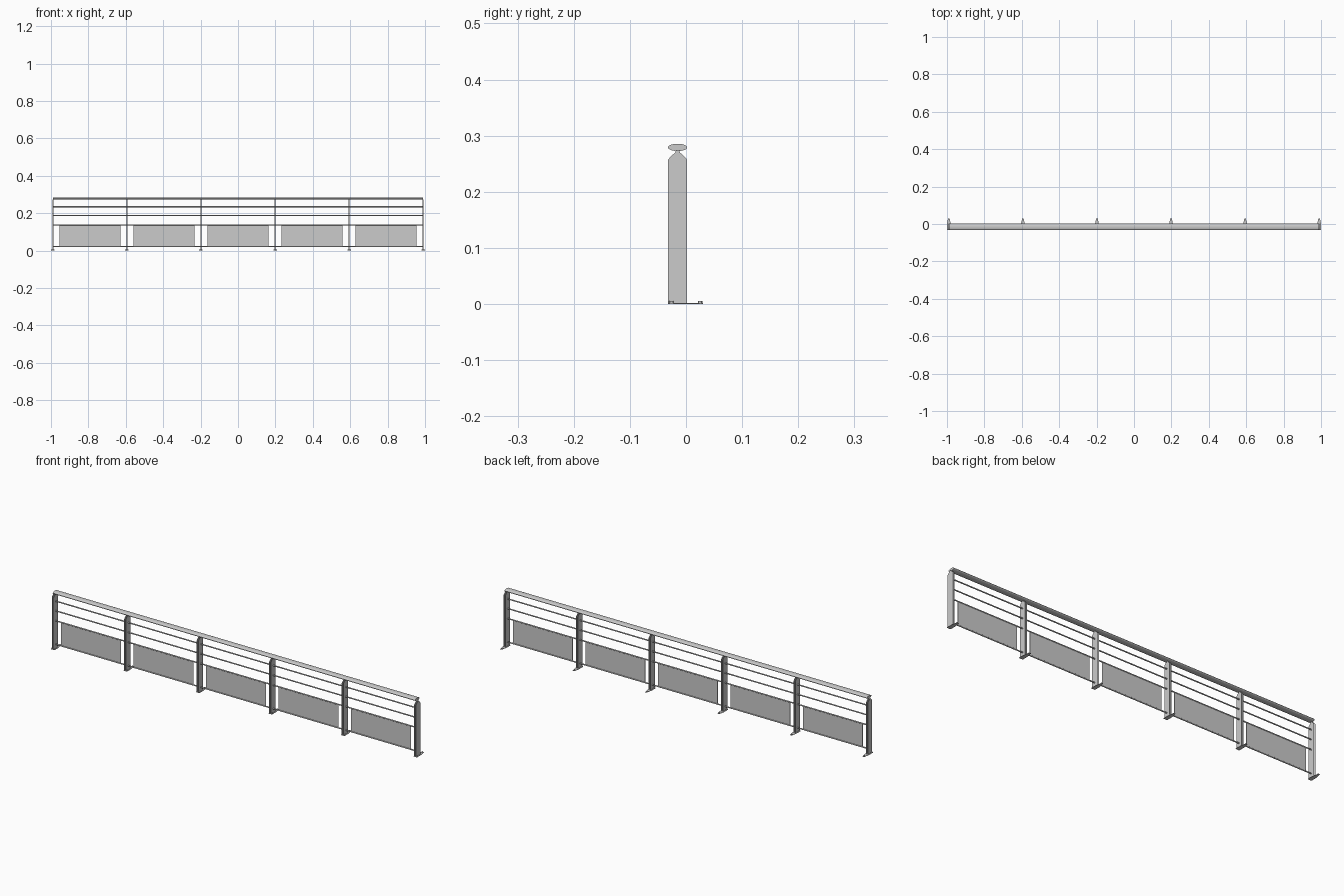
import bpy, bmesh, math
from mathutils import Vector

if "Cube" in bpy.data.objects:
    bpy.data.objects.remove(bpy.data.objects["Cube"])

YC = -0.015                                     # centre plane of the railing
POSTS = [-0.99 + 0.396 * i for i in range(6)]


def prism(name, outline, offset, smooth=False):
    """Extrude a closed 3D outline along an offset vector."""
    bm = bmesh.new()
    face = bm.faces.new([bm.verts.new(p) for p in outline])
    ext = bmesh.ops.extrude_face_region(bm, geom=[face])
    moved = [v for v in ext["geom"] if isinstance(v, bmesh.types.BMVert)]
    bmesh.ops.translate(bm, verts=moved, vec=Vector(offset))
    if not any(f.is_valid and f == face for f in bm.faces):
        bm.faces.new([v for v in bm.verts if v not in moved])
    bmesh.ops.recalc_face_normals(bm, faces=bm.faces)
    mesh = bpy.data.meshes.new(name)
    bm.to_mesh(mesh)
    bm.free()
    obj = bpy.data.objects.new(name, mesh)
    bpy.context.collection.objects.link(obj)
    if smooth:
        bpy.ops.object.select_all(action='DESELECT')
        obj.select_set(True)
        bpy.context.view_layer.objects.active = obj
        bpy.ops.object.shade_smooth_by_angle(angle=math.radians(40))
    return obj


def bar(name, z, ry, rz, sides):
    """Elliptical bar running the whole length."""
    ring = [(-0.99, YC + ry * math.cos(2 * math.pi * i / sides),
             z + rz * math.sin(2 * math.pi * i / sides)) for i in range(sides)]
    return prism(name, ring, (1.98, 0, 0), True)


# handrail and thin horizontal rails
bar("handrail", 0.279, 0.017, 0.0065, 32)
for z in (0.235, 0.187, 0.138, 0.022):
    bar("rail", z, 0.003, 0.003, 12)

# infill panels between the two lower rails
for a, b in zip(POSTS, POSTS[1:]):
    c = (a + b) / 2
    x0, x1, y = c - 0.163, c + 0.163, YC - 0.001
    prism("panel", [(x0, y, 0.022), (x1, y, 0.022), (x1, y, 0.138), (x0, y, 0.138)],
          (0, 0.002, 0))

# post profile (y, z): straight flat bar narrowing to the handrail
profile = [(-0.032, 0.002), (0.002, 0.002), (0.002, 0.257), (-0.003, 0.263),
           (-0.011, 0.270), (-0.012, 0.274), (-0.018, 0.274), (-0.019, 0.270),
           (-0.027, 0.263), (-0.032, 0.257)]
# base plate outline (x, y): wide in front, narrow at the back
foot = [(-0.010, -0.032), (0.010, -0.032), (0.010, 0.001), (0.004, 0.030),
        (-0.004, 0.030), (-0.010, 0.001)]

for px in POSTS:
    # twin flat bars
    for dx in (-0.005, 0.003):
        prism("post_bar", [(px + dx, y, z) for y, z in profile], (0.002, 0, 0))
    prism("base_plate", [(px + x, y, 0) for x, y in foot], (0, 0, 0.002))
    # bolt heads
    for bx, by in ((-0.0065, -0.026), (0.0065, -0.026), (0, 0.025)):
        ring = [(px + bx + 0.003 * math.cos(math.pi * i / 4),
                 by + 0.004 * math.sin(math.pi * i / 4), 0.002) for i in range(8)]
        prism("bolt", ring, (0, 0, 0.003))
